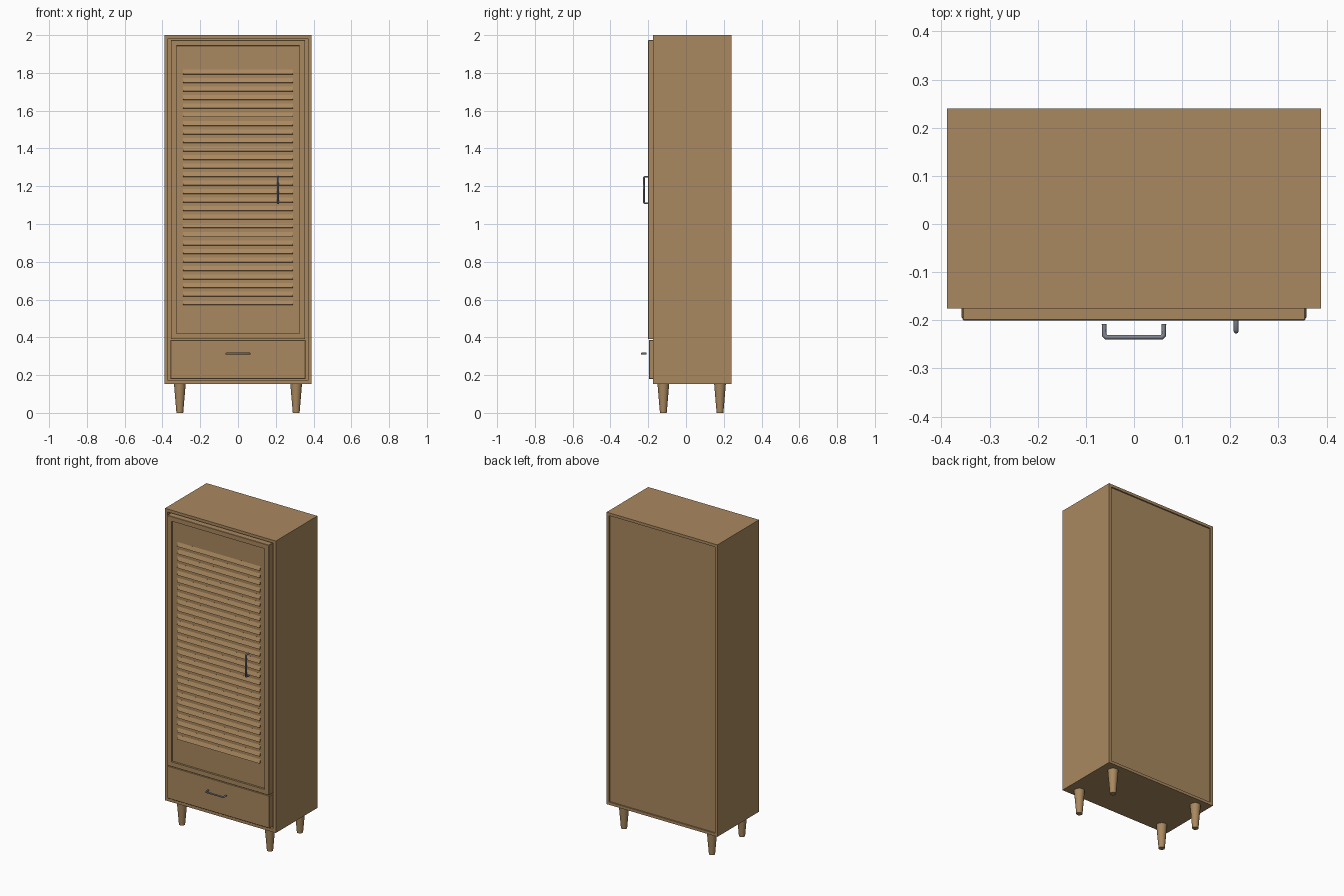
import bpy, bmesh
from mathutils import Vector

old = bpy.data.objects.get("Cube")
if old:
    bpy.data.objects.remove(old, do_unlink=True)


def material(name, rgb):
    m = bpy.data.materials.new(name)
    m.use_nodes = True
    m.diffuse_color = (*rgb, 1)
    bsdf = m.node_tree.nodes["Principled BSDF"]
    bsdf.inputs["Base Color"].default_value = (*rgb, 1)
    bsdf.inputs["Roughness"].default_value = 0.6
    return m


wood = material("oak wood", (0.40, 0.25, 0.115))
metal = material("grey metal", (0.22, 0.24, 0.28))


def finish(name, bm, mat):
    mesh = bpy.data.meshes.new(name)
    bm.to_mesh(mesh)
    bm.free()
    mesh.materials.append(mat)
    ob = bpy.data.objects.new(name, mesh)
    bpy.context.collection.objects.link(ob)
    return ob


def box(name, lo, hi, recesses=(), bevel=0):
    """Box between two corners; recesses are (normal y, border, depth)."""
    bm = bmesh.new()
    bmesh.ops.create_cube(bm, size=1)
    lo, hi = Vector(lo), Vector(hi)
    bmesh.ops.scale(bm, vec=hi - lo, verts=bm.verts)
    bmesh.ops.translate(bm, vec=(lo + hi) / 2, verts=bm.verts)
    if bevel:
        bmesh.ops.bevel(bm, geom=bm.edges[:], offset=bevel, segments=1, affect='EDGES')
    bm.normal_update()
    for side, border, depth in recesses:
        face = max(bm.faces, key=lambda f: f.normal.y * side * f.calc_area())
        bmesh.ops.inset_individual(bm, faces=[face], thickness=border)
        bmesh.ops.inset_individual(bm, faces=[face], thickness=0.0003, depth=-depth)
    return finish(name, bm, wood)


# Cabinet body with a front opening and a sunk back panel
box("cabinet_body", (-0.388, -0.176, 0.152), (0.388, 0.24, 2.0),
    [(-1, 0.026, 0.02), (1, 0.025, 0.008)])

# Door with a sunk centre panel, and drawer below
box("door", (-0.356, -0.2, 0.39), (0.356, -0.158, 1.974), [(-1, 0.04, 0.012)], 0.002)
box("drawer_front", (-0.358, -0.196, 0.18), (0.358, -0.158, 0.386), bevel=0.002)

# Tilted louvre slats
for i in range(28):
    slat = box(f"louvre_slat_{i + 1}", (-0.29, -0.003, -0.013), (0.29, 0.003, 0.013))
    slat.location = (0, -0.191, 0.584 + i * 0.0452)
    slat.rotation_euler.x = -0.42

# Tapered legs
for x, side in ((-0.308, "right"), (0.308, "left")):
    for y, end in ((-0.12, "front"), (0.18, "back")):
        bm = bmesh.new()
        bmesh.ops.create_cone(bm, cap_ends=True, segments=24, radius1=0.018,
                              radius2=0.031, depth=0.154)
        for f in bm.faces:
            f.smooth = len(f.verts) == 4
        leg = finish(f"{end}_{side}_leg", bm, wood)
        leg.location = (x, y, 0.077)


# Bent bar handles
def handle(name, points):
    cu = bpy.data.curves.new(name, 'CURVE')
    cu.dimensions = '3D'
    cu.bevel_depth = 0.005
    cu.bevel_resolution = 2
    cu.use_fill_caps = True
    sp = cu.splines.new('POLY')
    sp.points.add(len(points) - 1)
    for p, co in zip(sp.points, points):
        p.co = (*co, 1)
    cu.materials.append(metal)
    bpy.context.collection.objects.link(bpy.data.objects.new(name, cu))


handle("door_handle", [(0.212, y, z) for y, z in
       ((-0.196, 1.11), (-0.219, 1.11), (-0.223, 1.114),
        (-0.223, 1.246), (-0.219, 1.25), (-0.196, 1.25))])
handle("drawer_handle", [(x, y, 0.314) for x, y in
       ((-0.062, -0.208), (-0.062, -0.231), (-0.058, -0.235),
        (0.058, -0.235), (0.062, -0.231), (0.062, -0.208))])
